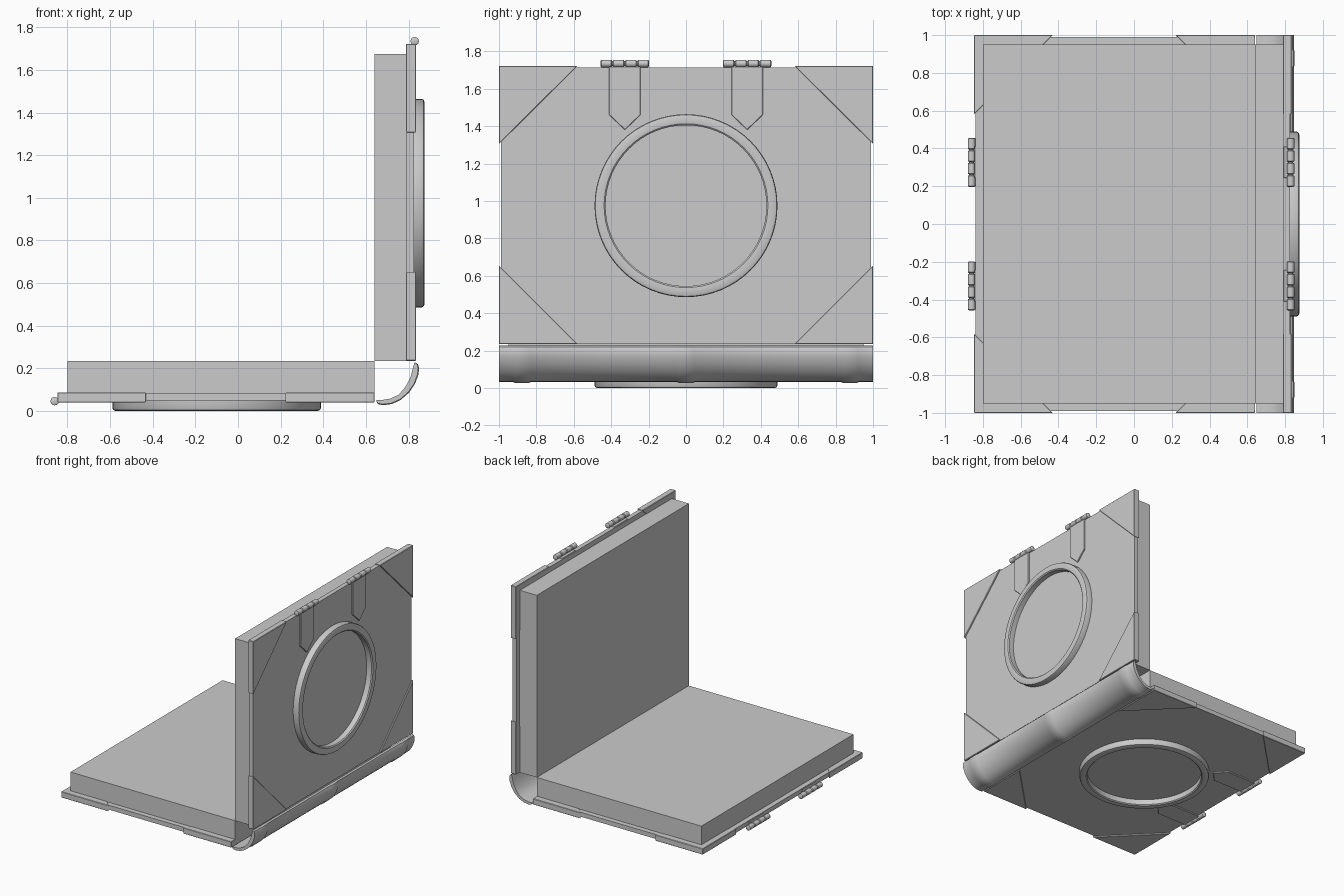
import bpy, bmesh, math
from mathutils import Vector

if "Cube" in bpy.data.objects:
    bpy.data.objects.remove(bpy.data.objects["Cube"])

# Cover-local frame: u = distance from the spine, y = along the spine, w = outward
LOWER = lambda u, y, w: Vector((0.64 - u, y, 0.085 - w))
UPPER = lambda u, y, w: Vector((0.79 + w, y, 0.235 + u))


def finish(bm, name, smooth=False):
    bmesh.ops.recalc_face_normals(bm, faces=bm.faces)
    me = bpy.data.meshes.new(name)
    bm.to_mesh(me)
    bm.free()
    ob = bpy.data.objects.new(name, me)
    bpy.context.collection.objects.link(ob)
    if smooth:
        bpy.ops.object.select_all(action='DESELECT')
        ob.select_set(True)
        bpy.context.view_layer.objects.active = ob
        bpy.ops.object.shade_smooth_by_angle(angle=math.radians(35))
    return ob


def loft(name, rings, closed=False, smooth=False):
    """Skin a list of equal-length point loops; cap the ends unless closed."""
    bm = bmesh.new()
    vs = [[bm.verts.new(p) for p in r] for r in rings]
    n = len(vs[0])
    pairs = list(zip(vs, vs[1:])) + ([(vs[-1], vs[0])] if closed else [])
    for a, b in pairs:
        for i in range(n):
            bm.faces.new((a[i], a[(i + 1) % n], b[(i + 1) % n], b[i]))
    if not closed:
        bm.faces.new(vs[0])
        bm.faces.new(vs[-1])
    return finish(bm, name, smooth)


def plate(name, frame, outline, w0, w1, bevel=0.0):
    ob = loft(name, [[frame(u, y, w) for u, y in outline] for w in (w0, w1)])
    if bevel:
        m = ob.modifiers.new("bevel", 'BEVEL')
        m.width, m.segments = bevel, 1
    return ob


def rect(u0, u1, y):
    return [(u0, -y), (u1, -y), (u1, y), (u0, y)]


for side, frame in (("lower", LOWER), ("upper", UPPER)):
    # page block and board
    plate(side + "_pages", frame, rect(0, 1.44, 0.95), -0.15, 0.01)
    plate(side + "_cover", frame, rect(0, 1.48, 0.99), 0.0, 0.035)

    # raised round frame, rounded profile
    prof = [(0.43, 0.03), (0.43, 0.077), (0.438, 0.084), (0.448, 0.085),
            (0.474, 0.085), (0.485, 0.081), (0.489, 0.072), (0.489, 0.03)]
    rings = []
    for i in range(64):
        a = math.tau * i / 64
        rings.append([frame(0.74 + r * math.cos(a), r * math.sin(a), w) for r, w in prof])
    loft(side + "_ring", rings, closed=True, smooth=True)

    for s in (-1, 1):
        # triangular corner guards
        plate(side + "_inner_corner", frame,
              [(0, s), (0.42, s), (0, 0.58 * s)], -0.002, 0.045, 0.003)
        plate(side + "_outer_corner", frame,
              [(1.487, s), (1.07, s), (1.487, 0.58 * s)], -0.002, 0.045, 0.003)
        # pointed clasp strap
        c = 0.327 * s
        plate(side + "_strap", frame,
              [(1.485, c - 0.084), (1.225, c - 0.084), (1.145, c),
               (1.225, c + 0.084), (1.485, c + 0.084)], 0.002, 0.045, 0.003)
        # hinge barrel with four knuckles and thin necks
        stations = []
        for k in range(4):
            y0 = -0.13 + k * 0.066
            stations += [(y0, 0.014), (y0 + 0.004, 0.02),
                         (y0 + 0.057, 0.02), (y0 + 0.061, 0.014)]
        barrel = [[frame(1.5 + r * math.cos(math.tau * i / 12), c + y,
                         0.039 + r * math.sin(math.tau * i / 12)) for i in range(12)]
                  for y, r in stations]
        loft(side + "_clasp_barrel", barrel, smooth=True)

# curved spine shell: crescent section swept along y, with three raised bands
outer = [(0.648, 0.05), (0.655, 0.036), (0.68, 0.031), (0.72, 0.036), (0.76, 0.054),
         (0.80, 0.089), (0.827, 0.129), (0.842, 0.17), (0.846, 0.2), (0.84, 0.22), (0.828, 0.228)]
inner = [(0.82, 0.2), (0.81, 0.16), (0.785, 0.112), (0.755, 0.077), (0.715, 0.058), (0.675, 0.051)]
centre = Vector((0.64, 0.235))


def spine_section(y, lift):
    pts = []
    for i, p in enumerate(outer):
        v = Vector(p)
        if 0 < i < len(outer) - 1:
            v += (v - centre).normalized() * lift
        pts.append(Vector((v.x, y, v.y)))
    return pts + [Vector((x, y, z)) for x, z in inner]


sections = [spine_section(-1, 0)]
for yc in (-0.877, 0, 0.877):
    for dy, lift in ((-0.046, 0), (-0.038, 0.004), (0.038, 0.004), (0.046, 0)):
        sections.append(spine_section(yc + dy, lift))
sections.append(spine_section(1, 0))
loft("spine", sections, smooth=True)
